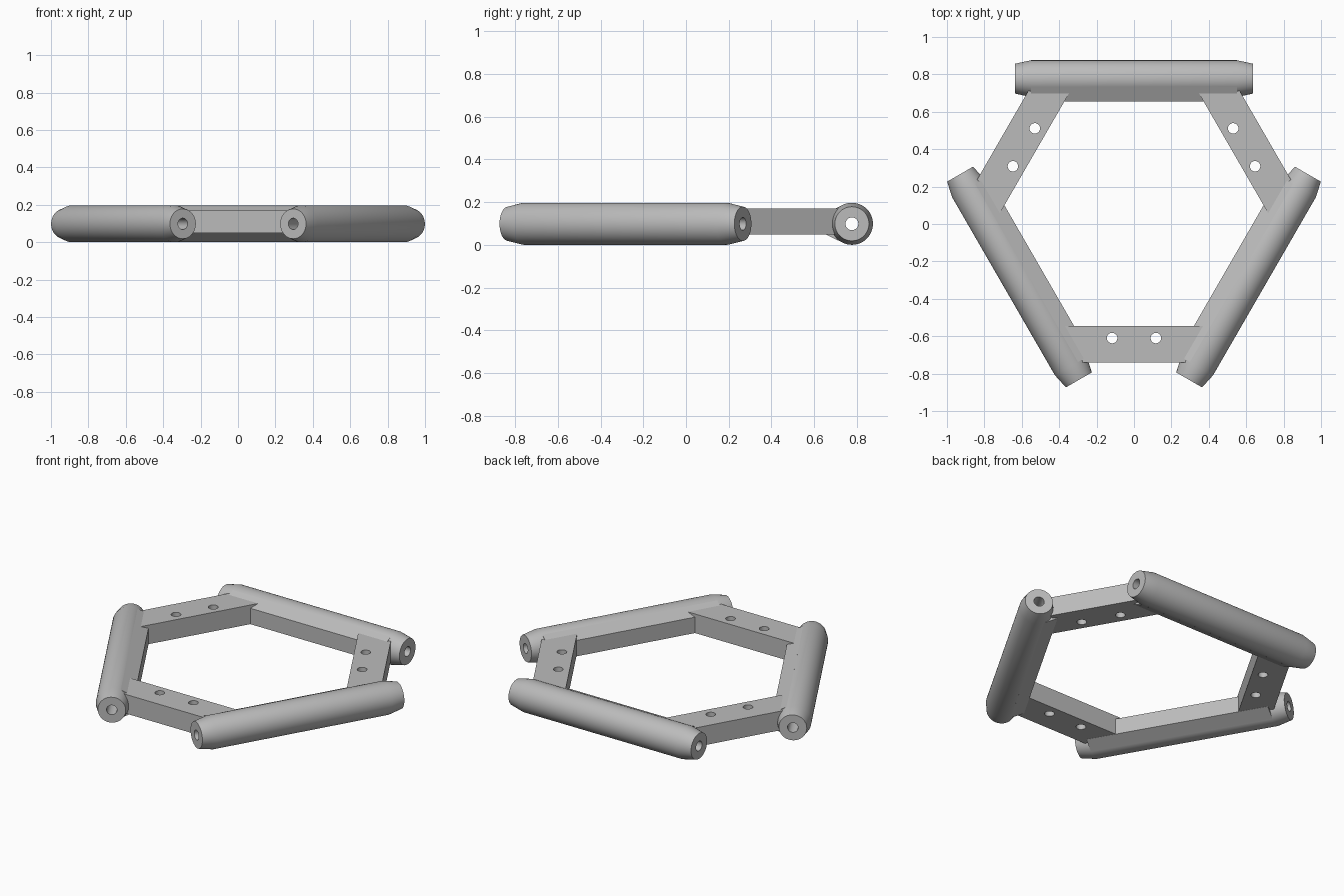
import bpy
import bmesh
from math import cos, sin, pi, radians
from mathutils import Matrix, Vector

cube = bpy.data.objects.get("Cube")
if cube:
    bpy.data.objects.remove(cube, do_unlink=True)

CENTRE = Vector((0, 0.07, 0))   # centre of the three-fold ring
AXIS = 0.707                    # ring centre to tube axis
AXIS_Z = 0.0985
TUBE_R, END_R, BORE_R = 0.0985, 0.08, 0.03
TUBE_HALF, TAPER_X = 0.635, 0.55
SEGMENTS = 48

grey = bpy.data.materials.new("light_grey")
grey.use_nodes = True
colour = (0.5, 0.5, 0.5, 1)
grey.diffuse_color = colour
grey.node_tree.nodes["Principled BSDF"].inputs["Base Color"].default_value = colour


def make_object(name, verts, faces, turn):
    """Mesh object turned around the ring centre, with outward normals."""
    mesh = bpy.data.meshes.new(name)
    mesh.from_pydata(verts, [], faces)
    bm = bmesh.new()
    bm.from_mesh(mesh)
    bmesh.ops.recalc_face_normals(bm, faces=bm.faces)
    bm.transform(Matrix.Translation(CENTRE) @ Matrix.Rotation(turn, 4, "Z"))
    bm.to_mesh(mesh)
    bm.free()
    mesh.materials.append(grey)
    obj = bpy.data.objects.new(name, mesh)
    bpy.context.collection.objects.link(obj)
    return obj


def prism(name, lower, upper, turn):
    """Solid between two matching outlines."""
    n = len(lower)
    faces = [tuple(range(n)), tuple(range(n, 2 * n))]
    faces += [(i, (i + 1) % n, n + (i + 1) % n, n + i) for i in range(n)]
    return make_object(name, lower + upper, faces, turn)


def shade(obj):
    bpy.ops.object.select_all(action="DESELECT")
    obj.select_set(True)
    bpy.context.view_layer.objects.active = obj
    bpy.ops.object.shade_smooth_by_angle(angle=radians(30))


def tube(name, turn):
    """Bored tube with tapered ends, revolved around its own axis."""
    profile = [(-TUBE_HALF, BORE_R), (-TUBE_HALF, END_R), (-TAPER_X, TUBE_R),
               (TAPER_X, TUBE_R), (TUBE_HALF, END_R), (TUBE_HALF, BORE_R)]
    n = len(profile)
    verts = []
    for s in range(SEGMENTS):
        a = 2 * pi * s / SEGMENTS
        verts += [(x, AXIS + r * cos(a), AXIS_Z + r * sin(a)) for x, r in profile]
    faces = []
    for s in range(SEGMENTS):
        a, b = s * n, (s + 1) % SEGMENTS * n
        faces += [(a + i, a + (i + 1) % n, b + (i + 1) % n, b + i) for i in range(n)]
    shade(make_object(name, verts, faces, turn))


def inner_wedge(name, turn):
    """Web tangent to the tube that narrows to a flat inner wall."""
    section = [(-0.122, -0.05), (-0.044, -0.088), (-0.044, 0.088), (-0.122, 0.05)]
    ends = [[(x, AXIS + y, AXIS_Z + z) for y, z in section]
            for x in (-TAPER_X, TAPER_X)]
    prism(name, ends[0], ends[1], turn)


def bar(name, turn):
    """Flat link whose slanted ends stop inside the tubes, with two holes."""
    inner, outer, reach = 0.615, 0.81, 0.67
    xi, xo = [(reach - o / 2) / cos(pi / 6) for o in (inner, outer)]
    outline = [(-xi, -inner), (xi, -inner), (xo, -outer), (-xo, -outer)]
    obj = prism(name, [(x, y, 0.049) for x, y in outline],
                [(x, y, 0.169) for x, y in outline], turn)
    for side in (-1, 1):
        circle = [(side * 0.117 + 0.028 * cos(2 * pi * i / 32),
                   -0.68 + 0.028 * sin(2 * pi * i / 32)) for i in range(32)]
        cutter = prism(name + "_hole_cutter", [(x, y, 0) for x, y in circle],
                       [(x, y, 0.25) for x, y in circle], turn)
        cutter.hide_render = True
        mod = obj.modifiers.new("hole", "BOOLEAN")
        mod.operation = "DIFFERENCE"
        mod.solver = "EXACT"
        mod.object = cutter
        # Bake the cut, then drop the cutter
        bpy.context.view_layer.objects.active = obj
        bpy.ops.object.modifier_apply(modifier=mod.name)
        bpy.data.objects.remove(cutter, do_unlink=True)
    shade(obj)


# Three tubes joined by three bars
for k, (tube_place, bar_place) in enumerate(
        [("back", "front"), ("right", "left_back"), ("left", "right_back")]):
    angle = k * 2 * pi / 3
    tube(tube_place + "_tube", angle)
    inner_wedge(tube_place + "_tube_wedge", angle)
    bar(bar_place + "_bar", angle)
